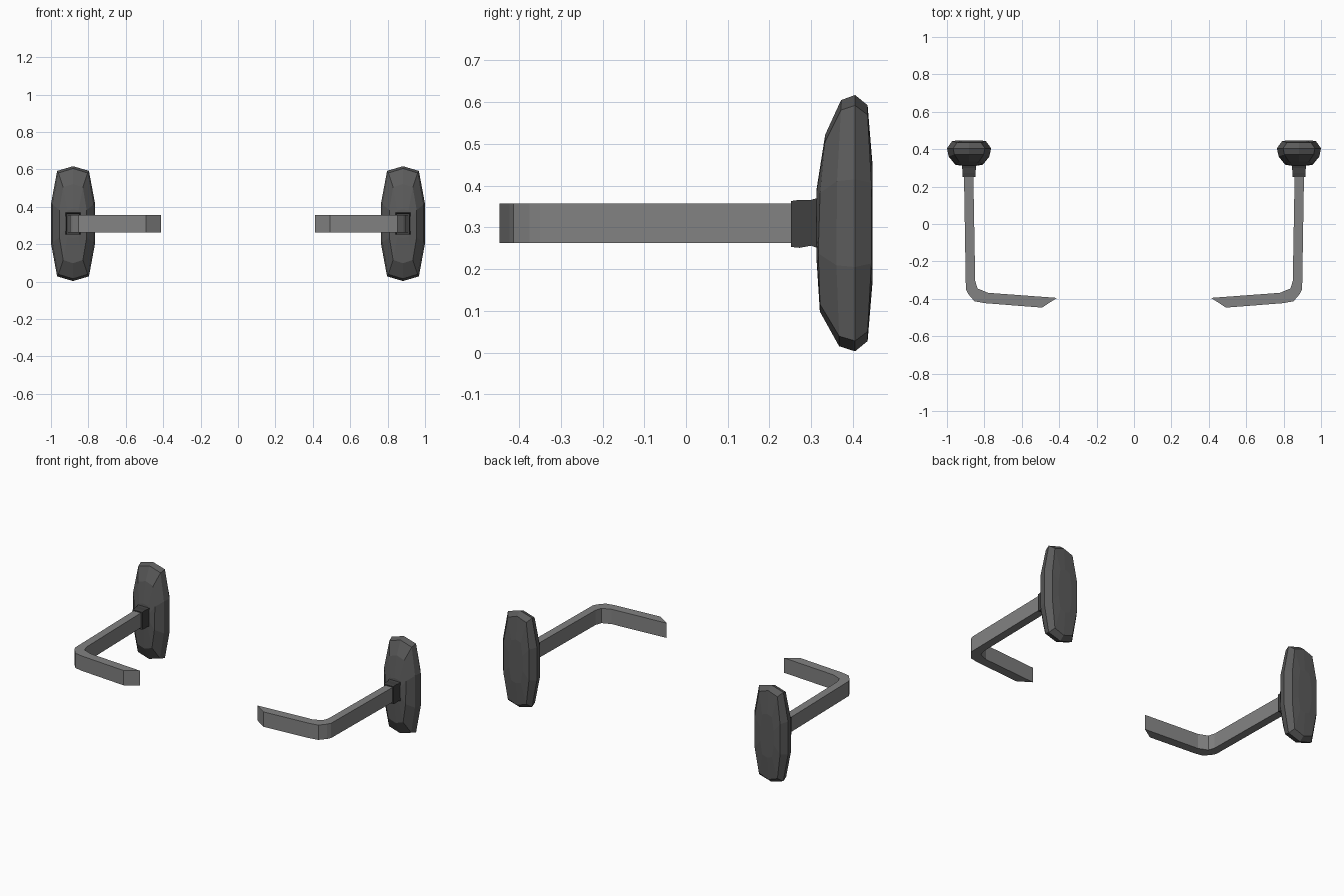
import bpy, bmesh

if "Cube" in bpy.data.objects:
    bpy.data.objects.remove(bpy.data.objects["Cube"])


def material(name, v):
    m = bpy.data.materials.new(name)
    m.diffuse_color = (v, v, v, 1)
    m.use_nodes = True
    m.node_tree.nodes["Principled BSDF"].inputs["Base Color"].default_value = m.diffuse_color
    return m


ARM = material("mid grey", 0.225)
PAD = material("dark grey", 0.105)
COLLAR = material("charcoal", 0.05)


def loft(name, rings, mat):
    """Skin closed rings of equal length, cap the ends, mirror across x."""
    bm = bmesh.new()
    loops = [[bm.verts.new(p) for p in r] for r in rings]
    n = len(loops[0])
    for a, b in zip(loops, loops[1:]):
        for i in range(n):
            j = (i + 1) % n
            bm.faces.new((a[i], a[j], b[j], b[i]))
    bm.faces.new(loops[0][::-1])
    bm.faces.new(loops[-1])
    bmesh.ops.recalc_face_normals(bm, faces=bm.faces)
    me = bpy.data.meshes.new(name)
    bm.to_mesh(me)
    bm.free()
    me.materials.append(mat)
    ob = bpy.data.objects.new(name, me)
    bpy.context.collection.objects.link(ob)
    ob.modifiers.new("Mirror", 'MIRROR').use_axis = (True, False, False)
    return ob


# Faceted oval pads: a ten-sided outline scaled through depth
outline = [(0.118, 0.105), (0.085, 0.282), (0, 0.307), (-0.085, 0.282), (-0.118, 0.105),
           (-0.118, -0.105), (-0.085, -0.282), (0, -0.307), (0.085, -0.282), (0.118, -0.105)]
CX, CZ = 0.882, 0.31
# y, x scale, z scale, extra y at the long middle, tilt
stations = [(0.447, 0.40, 0.45, 0, 0), (0.435, 0.76, 0.92, 0.009, 0),
            (0.405, 1, 1, 0, 0), (0.369, 0.92, 0.96, -0.008, 0.008),
            (0.327, 0.62, 0.69, -0.008, 0.03), (0.312, 0.35, 0.25, 0, 0)]
rings = []
for y, sx, sz, bulge, tilt in stations:
    rings.append([(CX + x * sx, y + (bulge if abs(z) < 0.2 else 0) + tilt * z * sz, CZ + z * sz)
                  for x, z in outline])
loft("pad", rings, PAD)

# Collars joining the arms to the pads
rings = []
for y, hx, z0, z1 in [(0.252, 0.034, 0.253, 0.363), (0.272, 0.034, 0.251, 0.366),
                      (0.30, 0.037, 0.256, 0.366), (0.325, 0.041, 0.247, 0.373)]:
    rings.append([(0.882 - hx, y, z0), (0.882 + hx, y, z0),
                  (0.882 + hx, y, z1), (0.882 - hx, y, z1)])
loft("collar", rings, COLLAR)

# Bent arms: flat bar profile extruded in height, with a slanted tip
profile = [(0.909, 0.26), (0.899, -0.35), (0.886, -0.375), (0.853, -0.413), (0.80, -0.423),
           (0.492, -0.447), (0.412, -0.395), (0.78, -0.368), (0.836, -0.345),
           (0.849, -0.305), (0.859, 0.26)]
loft("arm", [[(x, y, z) for x, y in profile] for z in (0.263, 0.357)], ARM)
